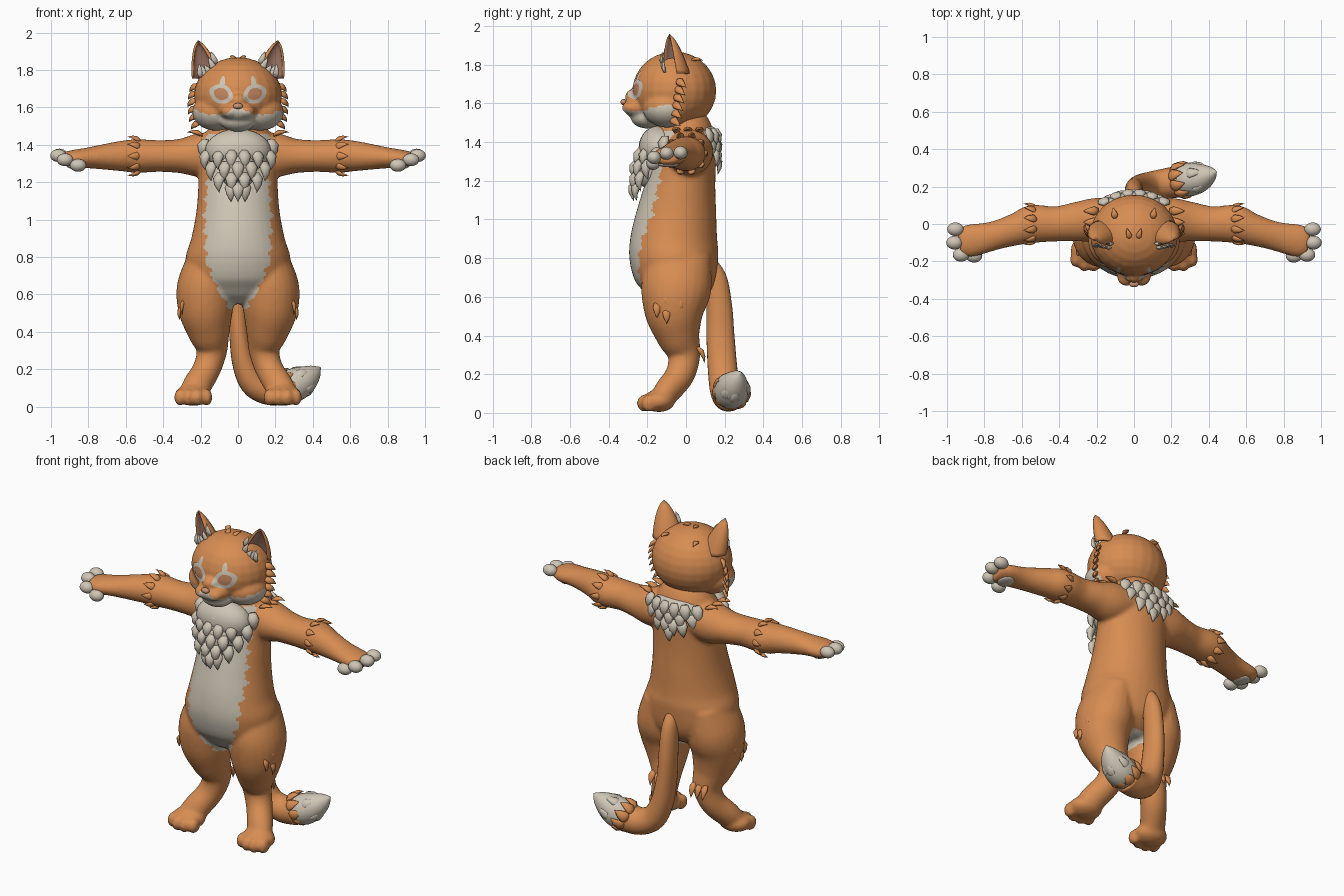
import bpy, bmesh, math
from mathutils import Vector, Matrix
from mathutils.bvhtree import BVHTree

if "Cube" in bpy.data.objects:
    bpy.data.objects.remove(bpy.data.objects["Cube"])

V = Vector


def material(name, rgb):
    m = bpy.data.materials.new(name)
    m.diffuse_color = (*rgb, 1)
    m.use_nodes = True
    m.node_tree.nodes["Principled BSDF"].inputs["Base Color"].default_value = m.diffuse_color
    return m


ORANGE = material("orange fur", (0.68, 0.265, 0.085))
CREAM = material("cream fur", (0.62, 0.56, 0.46))
PINK = material("inner ear pink", (0.52, 0.27, 0.20))
IRIS = material("iris amber", (0.55, 0.24, 0.12))
NOSE = material("nose tan", (0.60, 0.30, 0.17))


def finish(name, bm, mats, mirror=False, recalc=True):
    if recalc:
        bmesh.ops.recalc_face_normals(bm, faces=bm.faces)
    for f in bm.faces:
        f.smooth = True
    me = bpy.data.meshes.new(name)
    bm.to_mesh(me)
    bm.free()
    ob = bpy.data.objects.new(name, me)
    bpy.context.collection.objects.link(ob)
    for m in mats:
        me.materials.append(m)
    if mirror:
        ob.modifiers.new("mirror", 'MIRROR').use_mirror_merge = False
    return ob


def ball(bm, c, r, s=1):
    mat = Matrix.Translation((c[0] * s, c[1], c[2])) @ Matrix.Diagonal((*r, 1))
    bmesh.ops.create_uvsphere(bm, u_segments=24, v_segments=14, radius=1, matrix=mat)


def skin(bm, rings):
    rows = [[bm.verts.new(p) for p in ring] for ring in rings]
    n = len(rows[0])
    for a, b in zip(rows, rows[1:]):
        for j in range(n):
            bm.faces.new((a[j], a[(j + 1) % n], b[(j + 1) % n], b[j]))
    bm.faces.new(rows[0])
    bm.faces.new(rows[-1])


def tube(bm, stations, s=1, n=24, sub=5):
    """Loft ellipses through (x, y, z, r1, r2) stations along a smooth path."""
    P = [V((a[0] * s, *a[1:])) for a in stations]
    P = [P[0] * 2 - P[1]] + P + [P[-1] * 2 - P[-2]]
    pts = []
    for i in range(1, len(P) - 2):
        a, b, c, d = P[i - 1:i + 3]
        for k in range(sub):
            t = k / sub
            pts.append(0.5 * (2 * b + (c - a) * t + (2 * a - 5 * b + 4 * c - d) * t * t
                              + (3 * b - a - 3 * c + d) * t ** 3))
    pts.append(P[-2])
    rings = []
    for i, p in enumerate(pts):
        t = (pts[min(i + 1, len(pts) - 1)] - pts[max(i - 1, 0)]).to_3d().normalized()
        u = V((0, 1, 0)).cross(t).normalized()
        v = t.cross(u)
        rings.append([p.to_3d() + u * p[3] * math.cos(q) + v * p[4] * math.sin(q)
                      for q in (2 * math.pi * j / n for j in range(n))])
    skin(bm, rings)


def tuft(bm, base, d, normal, length, width, thick=0.018):
    """Pointed, flattened lock of fur."""
    base, d, normal = V(base), V(d).normalized(), V(normal)
    w = d.cross(normal).normalized()
    nn = w.cross(d)
    rings = []
    for t, k in ((0, .6), (.3, 1), (.65, .65), (.88, .25), (1, .02)):
        c = base + d * length * t + nn * thick * .8 * math.sin(t * 3)
        rings.append([c + w * width * k * math.cos(q) + nn * thick * k * math.sin(q)
                      for q in (math.pi * j / 4 for j in range(8))])
    skin(bm, rings)


def fuse(name, bm, voxel, paint):
    """Blend overlapping volumes into one skin, then colour faces by rule."""
    ob = finish(name, bm, [ORANGE, CREAM])
    r = ob.modifiers.new("remesh", 'REMESH')
    r.mode, r.voxel_size = 'VOXEL', voxel
    sm = ob.modifiers.new("smooth", 'SMOOTH')
    sm.factor, sm.iterations = 0.5, 8
    me = bpy.data.meshes.new_from_object(ob.evaluated_get(bpy.context.evaluated_depsgraph_get()))
    ob.modifiers.clear()
    ob.data = me
    me.materials.clear()
    me.materials.append(ORANGE)
    me.materials.append(CREAM)
    for p in me.polygons:
        p.use_smooth = True
        p.material_index = int(paint(p.center))
    return ob


# Body: torso, legs, feet and arms
bm = bmesh.new()
tube(bm, [(0, -.03, 1.53, .12, .12), (0, -.01, 1.45, .18, .15), (0, -.01, 1.35, .21, .165),
          (0, -.025, 1.2, .212, .178), (0, -.045, 1.05, .222, .203), (0, -.062, .9, .25, .225),
          (0, -.062, .8, .28, .23), (0, -.05, .68, .27, .205), (0, -.05, .6, .2, .15),
          (0, -.05, .55, .08, .08)], n=36)
for s in (1, -1):
    tube(bm, [(.15, -.03, .82, .11, .16), (.17, -.05, .65, .155, .182), (.172, -.06, .52, .148, .155),
              (.155, -.04, .4, .115, .115), (.14, -.01, .3, .083, .085), (.168, -.03, .2, .075, .076),
              (.215, -.09, .12, .077, .07), (.24, -.13, .07, .075, .06)], s)
    ball(bm, (.24, -.14, .062), (.1, .085, .058), s)
    for x, y in ((.168, -.195), (.215, -.213), (.265, -.213), (.31, -.19)):
        ball(bm, (x, y, .05), (.032, .042, .046), s)
    tube(bm, [(.06, .02, 1.36, .1, .12), (.2, .02, 1.345, .118, .12), (.31, .012, 1.34, .092, .105),
              (.42, 0, 1.34, .085, .094), (.54, 0, 1.34, .09, .102), (.62, -.025, 1.34, .082, .088),
              (.72, -.055, 1.335, .068, .078), (.8, -.075, 1.33, .056, .081),
              (.88, -.09, 1.325, .048, .088), (.935, -.1, 1.325, .036, .07)], s)


def belly(c):
    keys = ((.5, .02), (.56, .07), (.65, .12), (.78, .17), (1, .18), (1.2, .165), (1.46, .17))
    if not .5 < c.z < 1.46 or c.y > (.06 if c.z < .62 else -.06):
        return False
    for (z0, w0), (z1, w1) in zip(keys, keys[1:]):
        if z0 <= c.z <= z1:
            w = w0 + (w1 - w0) * (c.z - z0) / (z1 - z0)
    return abs(c.x) < w + .008 * math.sin(c.z * 75) + .006 * math.sin(c.z * 143)


fuse("body", bm, .011, belly)

# Head: skull, cheeks and muzzle
bm = bmesh.new()
ball(bm, (0, -.06, 1.665), (.235, .217, .203))
ball(bm, (0, -.24, 1.58), (.1, .085, .06))
ball(bm, (0, -.25, 1.635), (.055, .065, .045))
ball(bm, (0, -.2, 1.525), (.095, .085, .055))
for s in (1, -1):
    ball(bm, (.115, -.095, 1.575), (.13, .13, .1), s)
    ball(bm, (.04, -.283, 1.578), (.05, .048, .036), s)


def face_mask(c):
    top = 1.562 + .04 * math.exp(-(c.x / .05) ** 2) + .03 * (abs(c.x) > .17) * (abs(c.x) - .17) / .07
    return c.y < -.045 + .012 * math.sin(c.z * 120) and c.z < top + .004 * math.sin(c.x * 130)


head = fuse("head", bm, .008, face_mask)
tree = BVHTree.FromPolygons([v.co for v in head.data.vertices],
                            [tuple(p.vertices) for p in head.data.polygons])


# Eye markings: thin plates laid on the face
def face_plate(name, mat, cx, cz, a, b, tilt, r0, lift):
    bm = bmesh.new()
    rows = []
    for i in range(6):
        r = r0 + (1 - r0) * i / 5
        row = []
        for j in range(32):
            q = 2 * math.pi * j / 32
            u, v = a * r * math.cos(q), b * r * math.sin(q) * (.6 + .4 * abs(math.sin(q)))
            x = cx + u * math.cos(tilt) - v * math.sin(tilt)
            z = cz + u * math.sin(tilt) + v * math.cos(tilt)
            hit = tree.ray_cast(V((x, -1, z)), V((0, 1, 0)))[0]
            row.append(bm.verts.new((x, (hit.y if hit else -.2) - lift, z)))
        rows.append(row)
    for p, q in zip(rows, rows[1:]):
        for j in range(32):
            k = (j + 1) % 32
            bm.faces.new((p[j], p[k], q[k], q[j]))
    finish(name, bm, [mat], mirror=True, recalc=False)


face_plate("eye_outline", CREAM, .09, 1.672, .066, .052, .35, .62, .005)
face_plate("iris", IRIS, .09, 1.672, .041, .033, .35, .02, .004)
face_plate("brow_mark", CREAM, .083, 1.735, .034, .014, 1.75, .02, .004)

bm = bmesh.new()
ball(bm, (0, -.322, 1.607), (.026, .016, .016))
finish("nose", bm, [NOSE])

# Ears: curved shells with pink lining
bm = bmesh.new()
rows = []
for i in range(11):
    t = i / 10
    c = V((.16, -.055, 1.755)).lerp(V((.212, -.085, 1.958)), t)
    w = .088 * (1 - t) ** .7 * (1 + .25 * t) + .002
    row = []
    for j in range(15):
        a = math.radians(-115 + 230 * j / 14)
        p = Matrix.Rotation(math.radians(25), 3, 'Z') @ V((w * math.sin(a), w * .8 * math.cos(a), 0))
        row.append(bm.verts.new(c + p))
    rows.append(row)
for p, q in zip(rows, rows[1:]):
    for j in range(14):
        bm.faces.new((p[j], q[j], q[j + 1], p[j + 1]))
ear = finish("ears", bm, [ORANGE, PINK], mirror=True, recalc=False)
sol = ear.modifiers.new("thickness", 'SOLIDIFY')
sol.thickness, sol.offset, sol.material_offset = .012, -1, 1

bm = bmesh.new()
for x, y, z, dx in ((.125, -.12, 1.80, .5), (.14, -.115, 1.77, .7), (.12, -.1, 1.83, .35),
                    (.2, -.11, 1.76, .1), (.17, -.11, 1.76, .4)):
    tuft(bm, (x, y, z), (dx, 0, 1), (0, -1, 0), .075, .018, .01)
finish("ear_fluff", bm, [CREAM], mirror=True)

# Chest ruff and nape ruff
bm = bmesh.new()
ball(bm, (0, -.14, 1.37), (.175, .105, .115))
ball(bm, (0, -.19, 1.27), (.1, .08, .11))
for z, hw, n, y in ((1.43, .175, 7, -.2), (1.37, .165, 6, -.235), (1.31, .135, 5, -.25),
                    (1.25, .095, 4, -.255), (1.2, .035, 2, -.245), (1.2, 0, 1, -.255)):
    for i in range(n):
        x = hw * (2 * i / (n - 1) - 1) if n > 1 else 0
        tuft(bm, (x, y + 3 * x * x, z), (x * .5, -.12 + abs(x), -1), (x * 5, -1, 0), .105, .034, .024)
finish("chest_ruff", bm, [CREAM])

bm = bmesh.new()
ball(bm, (0, .1, 1.42), (.155, .075, .07))
for z, hw, n in ((1.47, .15, 6), (1.42, .125, 5), (1.37, .075, 4), (1.33, 0, 1)):
    for i in range(n):
        x = hw * (2 * i / (n - 1) - 1) if n > 1 else 0
        tuft(bm, (x, .158 - 2 * x * x, z), (x * 2, .02, -1), (x * 4, 1, 0), .1, .034)
finish("nape_ruff", bm, [CREAM])

# Tail with a pale tip
TAIL = [(0, .09, .8, .03, .04), (0, .15, .7, .045, .058), (0, .172, .55, .05, .066),
        (.005, .178, .4, .052, .072), (.03, .188, .24, .062, .076), (.08, .2, .13, .072, .078),
        (.16, .215, .088, .078, .08), (.25, .228, .095, .085, .086)]
bm = bmesh.new()
tube(bm, TAIL)
finish("tail", bm, [ORANGE])
bm = bmesh.new()
tube(bm, [(.24, .228, .093, .08, .08), (.3, .238, .115, .09, .09), (.36, .25, .148, .075, .075),
          (.41, .268, .185, .042, .042), (.44, .28, .21, .004, .004)])
tip_dir = V((.19, .05, .11)).normalized()
side = V((0, 1, 0)).cross(tip_dir).normalized()
ring = [side * math.cos(q) + tip_dir.cross(side) * math.sin(q) for q in
        (2 * math.pi * k / 9 for k in range(9))]
for o in ring[::2]:
    tuft(bm, V((.31, .24, .12)) + o * .075, tip_dir - o * .3, o, .1, .03, .015)
finish("tail_tip", bm, [CREAM])
bm = bmesh.new()
for o in ring:
    tuft(bm, V((.225, .226, .09)) + o * .07, tip_dir + o * .1, o, .095, .034, .018)
finish("tail_tufts", bm, [ORANGE])

# Paws: pale fingers and palm pads
bm = bmesh.new()
for c in ((.955, -.028, 1.345), (.96, -.1, 1.342), (.925, -.165, 1.32), (.855, -.17, 1.29)):
    ball(bm, c, (.044, .036, .034))
ball(bm, (.868, -.09, 1.284), (.045, .055, .014))
finish("fingers", bm, [CREAM], mirror=True)

# Orange fur locks on cheeks, shoulders, elbows, thighs, heels and crown
bm = bmesh.new()
for i in range(6):
    z = 1.52 + .04 * i
    x = .185 + .04 * math.sin((z - 1.46) * 9)
    tuft(bm, (x, -.075 + .006 * i, z), (.5, .55, -.45), (1, -.2, .3), .075, .022, .014)
for k in range(10):
    q = 2 * math.pi * k / 10
    o = V((0, math.cos(q), math.sin(q)))
    tuft(bm, V((.52, 0, 1.34)) + o * .082, V((1, 0, 0)) + o * .35, o, .075, .022, .012)
for y in (-.05, .01, .07):
    tuft(bm, (.19, y, 1.452), (1, 0, .15), (0, 0, 1), .085, .024, .014)
for y, z in ((-.1, .62), (-.03, .6), (-.1, .54), (-.15, .57)):
    tuft(bm, (.312 - abs(y + .06) * .25, y, z), (.08, 0, -1), (1, 0, 0), .08, .022, .012)
for x in (.1, .14, .18):
    tuft(bm, (x, .06, .34), (0, .4, -1), (0, 1, 0), .09, .022, .014)
tuft(bm, (.02, -.08, 1.855), (.3, .9, .25), (0, 0, 1), .065, .016, .01)
tuft(bm, (.1, .03, 1.825), (.2, 1, -.1), (0, 0, 1), .06, .018, .01)
finish("fur_locks", bm, [ORANGE], mirror=True)
